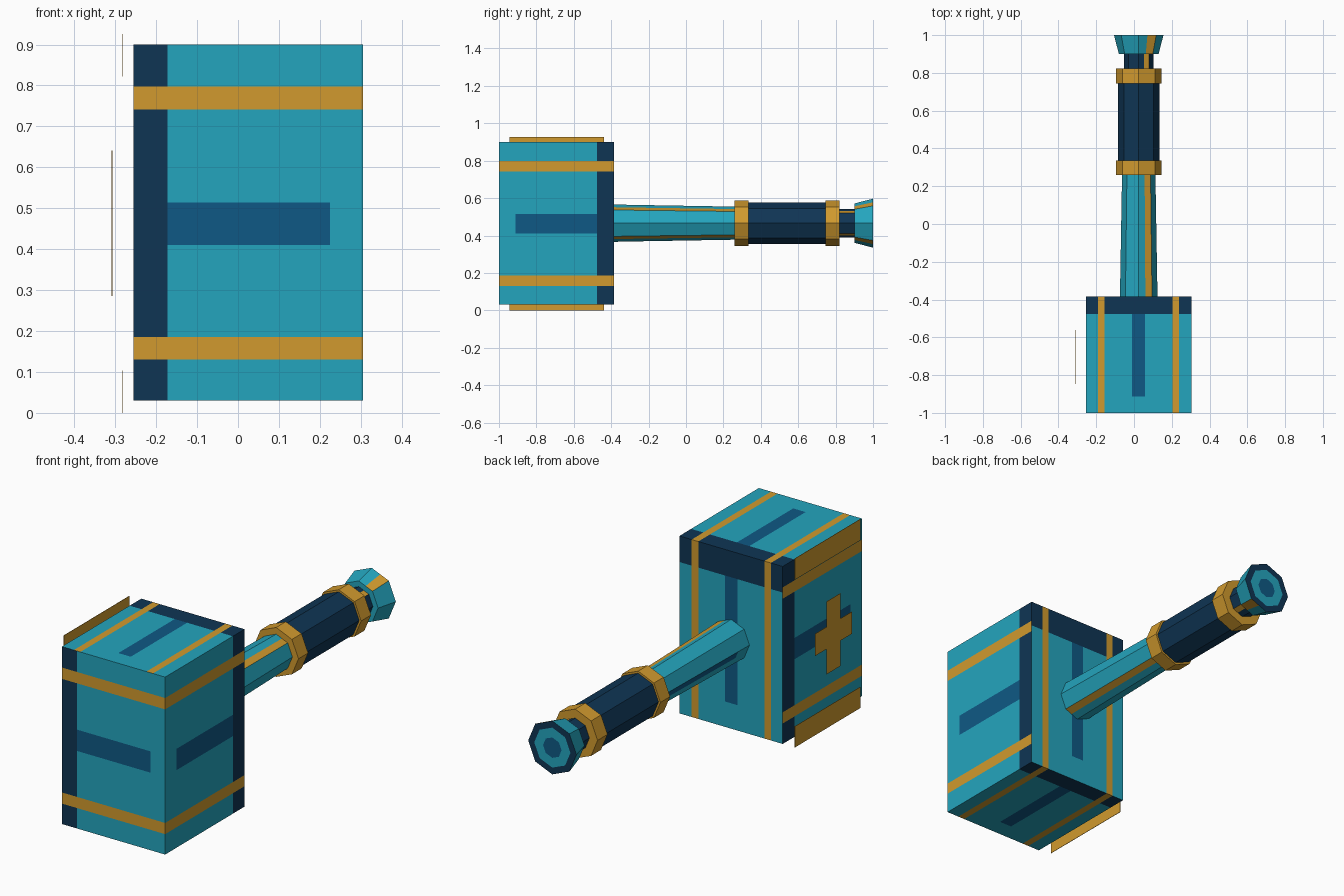
import bpy, bmesh, math
from mathutils import Vector

if "Cube" in bpy.data.objects:
    bpy.data.objects.remove(bpy.data.objects["Cube"])


def srgb(r, g, b):
    lin = [(c / 255 / 12.92) if c < 11 else ((c / 255 + 0.055) / 1.055) ** 2.4 for c in (r, g, b)]
    return (*lin, 1)


TEAL, NAVY, GOLD, BLUE = range(4)
MATS = []
for name, col in (("teal", (36, 165, 190)), ("navy", (15, 53, 84)),
                  ("gold", (209, 154, 46)), ("deep_blue", (15, 89, 133))):
    m = bpy.data.materials.new(name)
    m.diffuse_color = srgb(*col)
    m.use_nodes = True
    m.node_tree.nodes["Principled BSDF"].inputs["Base Color"].default_value = m.diffuse_color
    MATS.append(m)


def finish(name, bm):
    bmesh.ops.recalc_face_normals(bm, faces=bm.faces)
    me = bpy.data.meshes.new(name)
    bm.to_mesh(me)
    bm.free()
    for m in MATS:
        me.materials.append(m)
    ob = bpy.data.objects.new(name, me)
    bpy.context.collection.objects.link(ob)
    return ob


def box(lo, hi):
    bm = bmesh.new()
    bmesh.ops.create_cube(bm, size=1)
    for v in bm.verts:
        v.co = Vector([(lo[i] + hi[i]) / 2 + v.co[i] * (hi[i] - lo[i]) for i in range(3)])
    return bm


# Hammer head: every side has a navy end, two gold bands and a blue stripe
LO, HI = Vector((-0.255, -1.0, 0.03)), Vector((0.305, -0.385, 0.90))
END, STRIPE = 0.147, 0.857
CROSS = (0.115, 0.178, 0.437, 0.557, 0.818, 0.882)
head = box(LO, HI)
for axis in range(3):
    n = Vector([float(i == axis) for i in range(3)])
    along = (END, STRIPE) if axis == 0 else (1 - END, 1 - STRIPE)
    for f in along + (CROSS if axis != 1 else ()):
        co = LO + n * (f * (HI - LO)[axis])
        bmesh.ops.bisect_plane(head, geom=head.verts[:] + head.edges[:] + head.faces[:],
                               plane_co=co, plane_no=n)
head.normal_update()
for f in head.faces:
    c = f.calc_center_median()
    u = [(c[i] - LO[i]) / (HI[i] - LO[i]) for i in range(3)]
    if f.normal.y < -0.5:                      # front
        a, b = u[0], u[2]
    elif f.normal.y > 0.5:                     # back
        a, b = 1 - u[2], u[0]
    elif abs(f.normal.x) > 0.5:                # left and right
        a, b = 1 - u[1], u[2]
    else:                                      # top and bottom
        a, b = 1 - u[1], u[0]
    if CROSS[0] < b < CROSS[1] or CROSS[4] < b < CROSS[5]:
        f.material_index = GOLD
    elif a < END:
        f.material_index = NAVY
    elif a < STRIPE and CROSS[2] < b < CROSS[3]:
        f.material_index = BLUE
bmesh.ops.dissolve_limit(head, angle_limit=0.01, verts=head.verts[:], edges=head.edges[:],
                         delimit={'MATERIAL'})
finish("hammer_head", head)

# Floating gold trim plates beside the left face
for name, z0, z1 in (("lower_trim_plate", 0.0, 0.103), ("upper_trim_plate", 0.822, 0.926)):
    bm = box((-0.284, -0.945, z0), (-0.282, -0.438, z1))
    for f in bm.faces:
        f.material_index = GOLD
    finish(name, bm)

# Floating cross emblem: one twelve-point outline, extruded
bm = bmesh.new()
cy, cz, arm_y, arm_z, w = -0.703, 0.463, 0.143, 0.178, 0.054
quarter = [(arm_y, w), (w, w), (w, arm_z)]
outline = []
for sy, sz in ((1, 1), (-1, 1), (-1, -1), (1, -1)):
    pts = quarter if sy * sz > 0 else quarter[::-1]
    outline += [(sy * y, sz * z) for y, z in pts]
face = bm.faces.new([bm.verts.new((-0.307, cy + y, cz + z)) for y, z in outline])
ext = bmesh.ops.extrude_face_region(bm, geom=[face], use_keep_orig=True)
for v in ext["geom"]:
    if isinstance(v, bmesh.types.BMVert):
        v.co.x -= 0.002
for f in bm.faces:
    f.material_index = GOLD
finish("cross_emblem", bm)


# Octagonal handle parts; each side is split in half so stripes can be coloured
def tube(name, profile, colour):
    bm = bmesh.new()
    rings = []
    for y, r in profile:
        ring = []
        for j in range(16):
            a = j * math.pi / 8
            rr = r if j % 2 == 0 else r * math.cos(math.pi / 8)
            ring.append(bm.verts.new((0.025 + rr * math.cos(a * 1), y, 0.466 + rr * math.sin(a))))
        rings.append(ring)
    for s in range(len(rings) - 1):
        for j in range(16):
            k = (j + 1) % 16
            f = bm.faces.new((rings[s][j], rings[s][k], rings[s + 1][k], rings[s + 1][j]))
            f.material_index = colour(s, j // 1)
    for ring, s in ((rings[0], 0), (rings[-1], len(rings) - 1)):
        bm.faces.new(ring).material_index = colour(s, 0)
    return finish(name, bm)


def stripes(j, base):
    return GOLD if j in (2, 13) else base


tube("shaft", [(-0.39, 0.1), (-0.3, 0.098), (0.28, 0.088)],
     lambda s, j: BLUE if s == 1 and j == 8 else stripes(j, TEAL))
for name, y0, y1 in (("front_collar", 0.26, 0.335), ("rear_collar", 0.745, 0.822)):
    tube(name, [(y0, 0.121), (y1, 0.121)], lambda s, j: GOLD)
tube("grip", [(0.31, 0.111), (0.77, 0.111)], lambda s, j: NAVY)
tube("neck", [(0.80, 0.077), (0.91, 0.077)], lambda s, j: stripes(j, NAVY))
# Flared pommel with a navy rim, teal disc and blue centre on its end
tube("pommel", [(0.9, 0.105), (1.0, 0.131), (1.0, 0.098), (1.0, 0.05)],
     lambda s, j: (stripes(j, TEAL), NAVY, TEAL, BLUE)[s])
